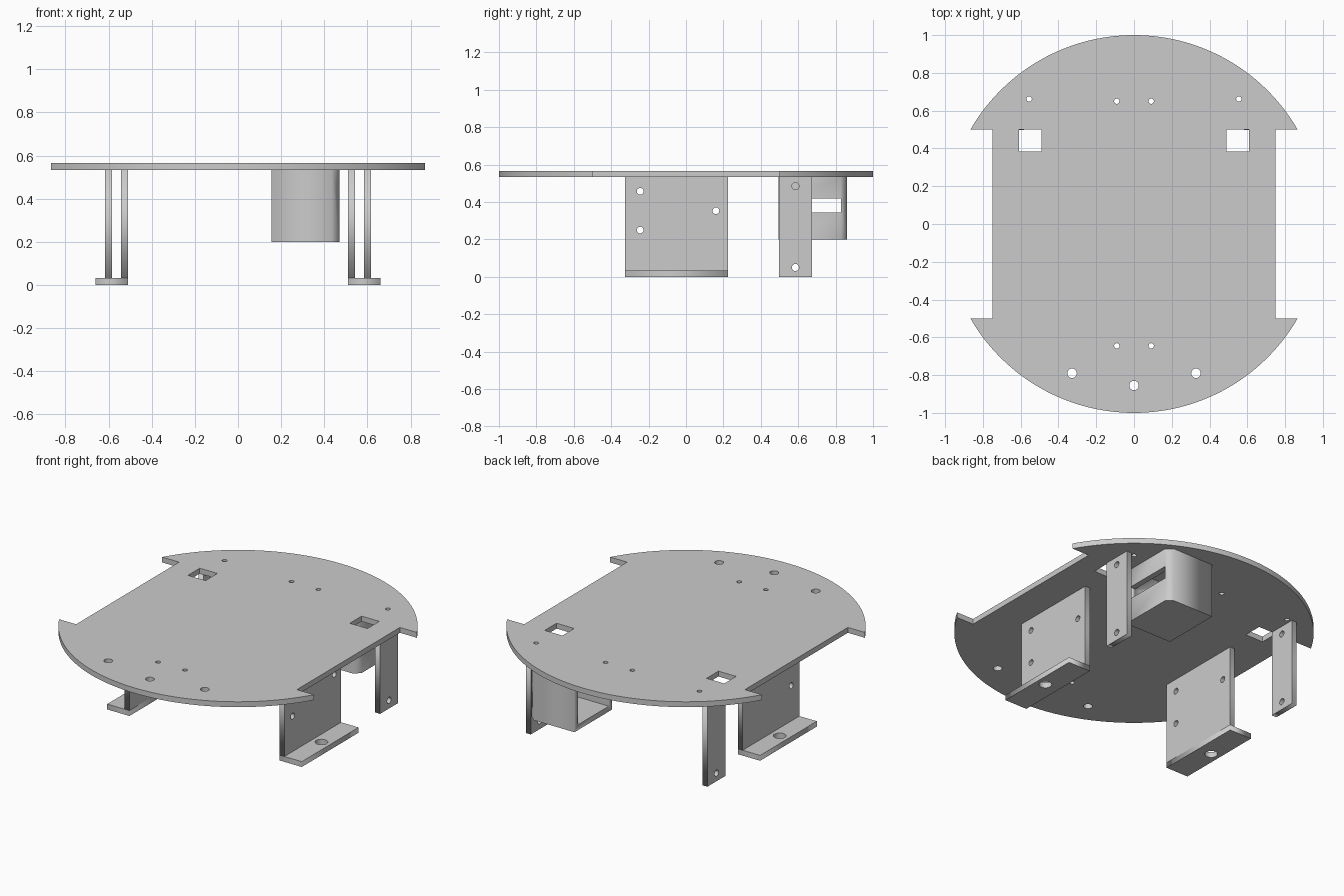
import bpy
from math import sin, cos, pi, radians
from mathutils import Matrix

if "Cube" in bpy.data.objects:
    bpy.data.objects.remove(bpy.data.objects["Cube"])

grey = bpy.data.materials.new("light grey")
grey.use_nodes = True
colour = (0.6, 0.6, 0.6, 1)
grey.diffuse_color = colour
grey.node_tree.nodes["Principled BSDF"].inputs["Base Color"].default_value = colour

T = 0.033            # sheet thickness
TOP = 0.533          # underside of the deck
SIDEWAYS = Matrix(((0, 0, 1), (1, 0, 0), (0, 1, 0))).to_4x4()   # profile in y-z


def circle(x, y, r, n=24):
    return [(x + r * cos(2 * pi * i / n), y + r * sin(2 * pi * i / n)) for i in range(n)]


def rect(x0, x1, y0, y1):
    return [(x0, y0), (x1, y0), (x1, y1), (x0, y1)]


def sheet(name, loops, low, high, turn=Matrix()):
    """Extrude an outline (first loop) with holes (other loops) from low to high."""
    curve = bpy.data.curves.new(name, 'CURVE')
    curve.dimensions = '2D'
    curve.fill_mode = 'BOTH'
    curve.extrude = (high - low) / 2
    for loop in loops:
        spline = curve.splines.new('POLY')
        spline.points.add(len(loop) - 1)
        for point, (x, y) in zip(spline.points, loop):
            point.co = (x, y, 0, 1)
        spline.use_cyclic_u = True
    curve.materials.append(grey)
    obj = bpy.data.objects.new(name, curve)
    bpy.context.collection.objects.link(obj)
    obj.matrix_world = turn @ Matrix.Translation((0, 0, (low + high) / 2))
    bpy.ops.object.select_all(action='DESELECT')
    bpy.context.view_layer.objects.active = obj
    obj.select_set(True)
    bpy.ops.object.convert(target='MESH')
    obj = bpy.context.object
    # weld the rims so each sheet is a closed solid
    bpy.ops.object.mode_set(mode='EDIT')
    bpy.ops.mesh.select_all(action='SELECT')
    bpy.ops.mesh.remove_doubles(threshold=0.0001)
    bpy.ops.mesh.normals_make_consistent(inside=False)
    bpy.ops.object.mode_set(mode='OBJECT')
    return obj


def cut(obj, cutter):
    mod = obj.modifiers.new("cut", 'BOOLEAN')
    mod.operation = 'DIFFERENCE'
    mod.solver = 'EXACT'
    mod.object = cutter
    bpy.context.view_layer.objects.active = obj
    bpy.ops.object.modifier_apply(modifier=mod.name)
    bpy.data.objects.remove(cutter)


# Round deck with a straight wheel notch on each side
def arc(start):
    return [(cos(radians(start + 2 * i)), sin(radians(start + 2 * i))) for i in range(61)]


outline = arc(30) + [(-0.75, 0.5), (-0.75, -0.5)] + arc(210) + [(0.75, -0.5), (0.75, 0.5)]
holes = [circle(0, -0.855, 0.025)]
for s in (1, -1):
    holes += [rect(s * 0.49, s * 0.61, 0.385, 0.5),
              circle(s * 0.328, -0.79, 0.025),
              circle(s * 0.555, 0.662, 0.014),
              circle(s * 0.091, 0.65, 0.014),
              circle(s * 0.091, -0.645, 0.014)]
deck = sheet("deck", [outline] + holes, TOP, TOP + T)
bpy.ops.object.shade_smooth_by_angle(angle=radians(20))

# Motor brackets and hanging sensor strips, one of each per side
for s, side in ((1, "left"), (-1, "right")):
    def upright(name, loops, x0, x1):
        return sheet(side + name, loops, *sorted((s * x0, s * x1)), SIDEWAYS)

    upright("_bracket_upright",
            [rect(-0.325, 0.225, T, TOP), circle(-0.245, 0.457, 0.018),
             circle(-0.245, 0.25, 0.018), circle(0.16, 0.353, 0.018)], 0.51, 0.543)
    sheet(side + "_bracket_foot",
          [rect(s * 0.51, s * 0.661, -0.325, 0.225), circle(s * 0.602, -0.05, 0.036)], 0, T)
    upright("_hanging_strip",
            [rect(0.498, 0.673, 0, TOP), circle(0.585, 0.485, 0.019),
             circle(0.585, 0.05, 0.019)], 0.583, 0.617)

# Open-sided holder with chamfered outer corners and a slot in its end wall
holder = sheet("holder_box",
               [[(0.155, 0.495), (0.433, 0.495), (0.47, 0.528),
                 (0.47, 0.828), (0.433, 0.861), (0.155, 0.861)]], 0.2, TOP)
cut(holder, sheet("cavity", [rect(0.1, 0.435, 0.528, 0.828)], 0.2 + T, TOP + 0.1))
cut(holder, sheet("slot", [rect(0.4, 0.6, 0.528, 0.828)], 0.345, 0.42))
